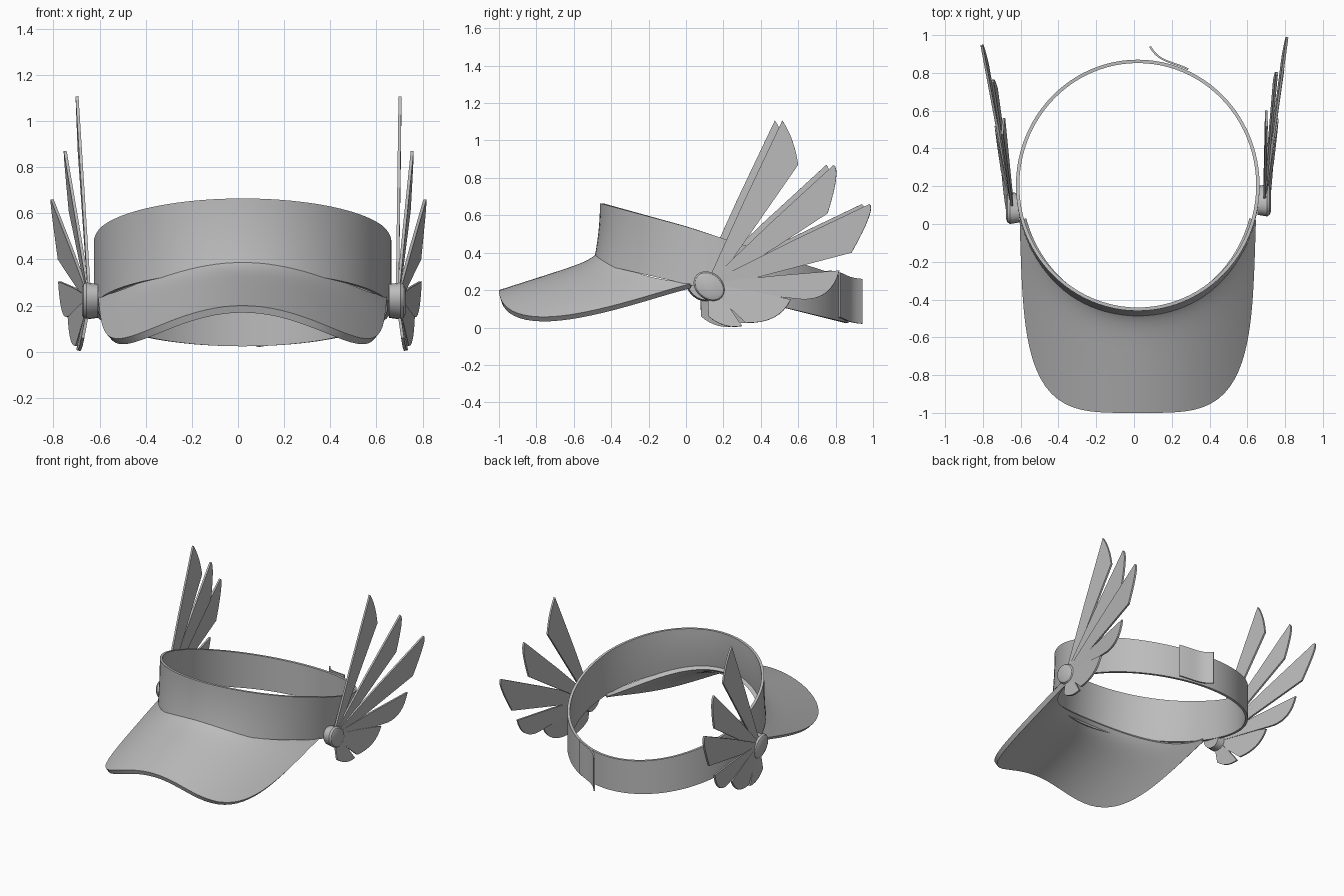
import bpy, bmesh
from math import cos, sin, pi, exp, hypot
from mathutils import Vector

cube = bpy.data.objects.get("Cube")
if cube:
    bpy.data.objects.remove(cube)

grey = bpy.data.materials.new("plain_grey")
grey.use_nodes = True
colour = (0.5, 0.5, 0.5, 1)
grey.diffuse_color = colour
grey.node_tree.nodes["Principled BSDF"].inputs["Base Color"].default_value = colour

CX, CY, RX, RY = 0.02, 0.205, 0.645, 0.665   # headband ellipse
parts = []


def add_part(name, bm, thickness=0, offset=-1):
    mesh = bpy.data.meshes.new(name)
    bm.to_mesh(mesh)
    bm.free()
    mesh.materials.append(grey)
    obj = bpy.data.objects.new(name, mesh)
    bpy.context.collection.objects.link(obj)
    if thickness:
        mod = obj.modifiers.new("Thickness", "SOLIDIFY")
        mod.thickness = thickness
        mod.offset = offset
    parts.append(obj)
    return obj


def sheet(name, func, nu, nv, closed, thickness, offset=-1):
    """Grid surface from func(u, v), given thickness."""
    bm = bmesh.new()
    columns = nu if closed else nu + 1
    grid = [[bm.verts.new(func(i / nu, j / nv)) for j in range(nv + 1)]
            for i in range(columns)]
    for i in range(nu):
        a, b = grid[i], grid[(i + 1) % columns]
        for j in range(nv):
            bm.faces.new((a[j], b[j], b[j + 1], a[j + 1]))
    return add_part(name, bm, thickness, offset)


def band_bottom(y):
    return 0.235 - 0.243 * y


def band_top(y):
    return 0.54 - 0.27 * y - 0.05 * max(0, y)


# Headband: tilted ring, flared forward along its lower front edge
def band_point(u, v):
    a = 2 * pi * u
    x, y = CX + RX * cos(a), CY + RY * sin(a)
    front = max(0, -sin(a))
    z = band_bottom(y) * (1 - v) + band_top(y) * v
    return Vector((x, y - 0.035 * front * (1 - v) ** 2, z))


sheet("headband", band_point, 96, 8, True, 0.018)


# Brim: arched sheet from the band to a rounded square front
def brim_point(u, v):
    start = 0.27
    a = start + (pi - 2 * start) * u
    inner = Vector((0.985 * RX * cos(a), CY - 1.02 * RY * sin(a)))
    b = pi * u
    r = (abs(cos(b) / 0.625) ** 4 + abs(sin(b) / 1.02) ** 4) ** -0.25
    outer = Vector((r * cos(b), 0.02 - r * sin(b)))
    outer.x *= 1 + 0.05 * min(0, outer.y)
    p = inner.lerp(outer, v ** 1.3)
    reach = (p - inner).length
    fillet = 0.03 * exp(-22 * reach) * sin(b)
    return Vector((CX + p.x, p.y, 0.52 + 0.32 * p.y - 0.75 * p.x ** 2 + fillet))


sheet("brim", brim_point, 72, 18, False, 0.032)


# Strap end: overlapping tab at the back that curls outward
def tab_point(u, v):
    a = pi / 2 - 0.42 + 0.33 * u
    curl = 0.008 + 0.065 * u ** 5
    x = CX + (RX + curl) * cos(a)
    y = CY + (RY + curl) * sin(a)
    return Vector((x, y, 0.02 + 0.24 * v + 0.035 * (1 - u)))


sheet("strap_tab", tab_point, 14, 4, False, 0.01, 0)

# Feathers: leading tip, bulge and trailing corner in side view, outward spread
FEATHERS = [
    ((0.515, 1.107), (0.58, 1.01), (0.60, 0.87), 0.012),
    ((0.79, 0.87), (0.83, 0.84), (0.757, 0.61), 0.065),
    ((0.98, 0.66), (1.02, 0.64), (0.885, 0.40), 0.12),
    ((0.82, 0.305), (0.78, 0.15), (0.63, 0.15), 0.10),
    ((0.56, 0.15), (0.50, 0.02), (0.32, 0.025), 0.07),
    ((0.30, 0.008), (0.20, -0.01), (0.12, 0.06), 0.04),
]
HUB = Vector((0.125, 0.22))


def feather(name, tip, bulge, tail, spread, side, hub_x, lean, shift):
    tip, bulge, tail = Vector(tip), Vector(bulge), Vector(tail)
    axis = ((tip + tail) / 2 - HUB).normalized()
    across = Vector((-axis.y, axis.x)) * 0.022
    root = HUB + axis * 0.03
    outline = [root - across, root + across]
    outline.append((root + across).lerp(tip, 0.5) + across * 0.2)
    for k in range(9):
        t = k / 8
        outline.append(tip * (1 - t) ** 2 + bulge * 2 * t * (1 - t) + tail * t * t)
    length = (tip - HUB).length
    bm = bmesh.new()
    verts = []
    for p in outline:
        d = (p - HUB).length
        x = hub_x + spread * d / length + lean * d
        verts.append(bm.verts.new((side * x, p.x + shift, p.y)))
    bm.faces.new(verts)
    add_part(name, bm, 0.013, 0)


# Hub: oval knob with a rounded outer face
def hub(name, side, hub_x, shift):
    bm = bmesh.new()
    rings = []
    for depth, size in ((-0.035, 0.9), (0.015, 1), (0.028, 0.9), (0.035, 0.7)):
        ring = []
        for k in range(20):
            a = 2 * pi * k / 20
            ring.append(bm.verts.new((side * (hub_x + depth),
                                      HUB.x + shift + 0.085 * size * cos(a),
                                      HUB.y + 0.078 * size * sin(a) - 0.02 * cos(a))))
        rings.append(ring)
    for lower, upper in zip(rings, rings[1:]):
        for k in range(20):
            n = (k + 1) % 20
            bm.faces.new((lower[k], lower[n], upper[n], upper[k]))
    bm.faces.new(rings[0])
    bm.faces.new(rings[-1])
    bmesh.ops.recalc_face_normals(bm, faces=bm.faces)
    add_part(name, bm)


# Wings: left and right, the right one set slightly further forward
for label, side, hub_x, lean, shift in (("left", 1, 0.69, 0, 0),
                                        ("right", -1, 0.642, 0.045, -0.04)):
    hub(label + "_wing_hub", side, hub_x, shift)
    for n, (tip, bulge, tail, spread) in enumerate(FEATHERS, 1):
        feather(f"{label}_feather_{n}", tip, bulge, tail, spread,
                side, hub_x, lean, shift)

# Apply thickness and smooth the curved surfaces
bpy.ops.object.select_all(action="DESELECT")
for obj in parts:
    obj.select_set(True)
bpy.context.view_layer.objects.active = parts[0]
bpy.ops.object.convert(target="MESH")
bpy.ops.object.shade_smooth_by_angle(angle=0.6)
